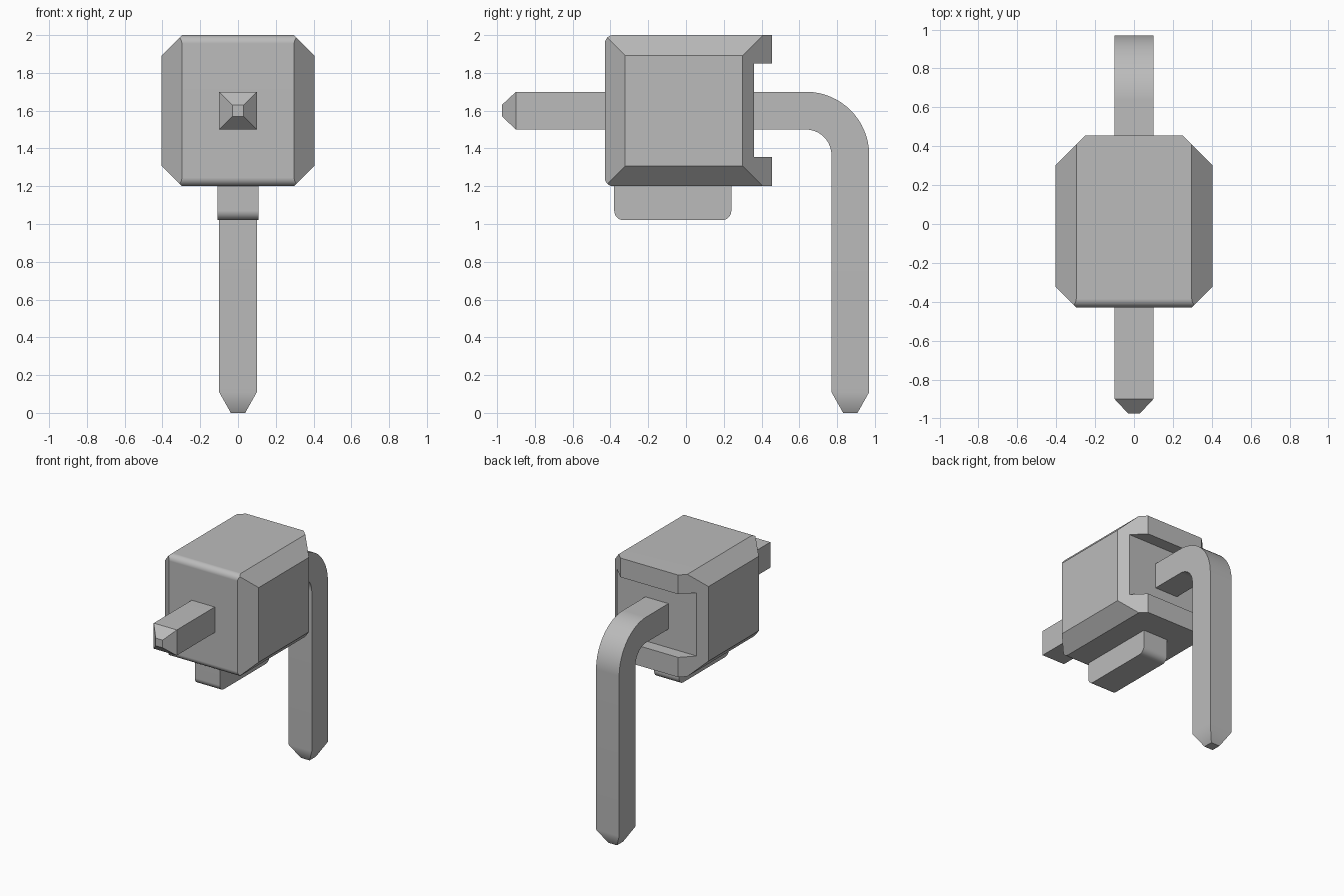
import bpy, bmesh, math
from mathutils import Vector

old = bpy.data.objects.get("Cube")
if old:
    bpy.data.objects.remove(old, do_unlink=True)

grey = bpy.data.materials.new("plain_grey")
grey.use_nodes = True
COLOUR = (0.5, 0.5, 0.5, 1)
grey.diffuse_color = COLOUR
grey.node_tree.nodes["Principled BSDF"].inputs["Base Color"].default_value = COLOUR


def finish(name, bm):
    """Turn a bmesh into a shaded object with the grey material."""
    bmesh.ops.recalc_face_normals(bm, faces=bm.faces)
    mesh = bpy.data.meshes.new(name)
    bm.to_mesh(mesh)
    bm.free()
    obj = bpy.data.objects.new(name, mesh)
    bpy.context.collection.objects.link(obj)
    mesh.materials.append(grey)
    bpy.ops.object.select_all(action='DESELECT')
    obj.select_set(True)
    bpy.context.view_layer.objects.active = obj
    bpy.ops.object.shade_smooth_by_angle(angle=math.radians(30))
    weighted = obj.modifiers.new("even_shading", 'WEIGHTED_NORMAL')
    weighted.keep_sharp = True
    return obj


def arc(y, z, radius, start, end, steps=6):
    """Points (y, z) along an arc, angles in degrees."""
    angles = [math.radians(start + (end - start) * i / steps) for i in range(steps + 1)]
    return [(y + radius * math.cos(a), z + radius * math.sin(a)) for a in angles]


def extrude_profile(points, half_width):
    """Extrude a side profile (y, z) evenly across x."""
    bm = bmesh.new()
    face = bm.faces.new([bm.verts.new((-half_width, y, z)) for y, z in points])
    result = bmesh.ops.extrude_face_region(bm, geom=[face])
    verts = [v for v in result["geom"] if isinstance(v, bmesh.types.BMVert)]
    bmesh.ops.translate(bm, verts=verts, vec=(2 * half_width, 0, 0))
    return bm


def slice_off(bm, point, normal):
    """Cut away everything beyond a plane and cap the cut."""
    cut = bmesh.ops.bisect_plane(
        bm, geom=bm.verts[:] + bm.edges[:] + bm.faces[:], dist=1e-5,
        plane_co=point, plane_no=normal, clear_outer=True)
    edges = [e for e in cut["geom_cut"] if isinstance(e, bmesh.types.BMEdge)]
    bmesh.ops.holes_fill(bm, edges=edges, sides=0)


# Housing: notched profile with rounded front edges and chamfered sides
W, FRONT, BACK, LOW, HIGH = 0.405, -0.43, 0.455, 1.2, 2.0
R = 0.045
housing_profile = (
    arc(FRONT + R, HIGH - R, R, 180, 90)
    + [(BACK, HIGH), (BACK, 1.85), (0.36, 1.85),
       (0.36, 1.355), (BACK, 1.355), (BACK, LOW)]
    + arc(FRONT + R, LOW + R, R, 270, 180))
housing = extrude_profile(housing_profile, W)
for side in (-1, 1):
    slice_off(housing, (side * W, 0, HIGH - 0.108), (side, 0, 1))
    slice_off(housing, (side * W, 0, LOW + 0.108), (side, 0, -1))
    slice_off(housing, (side * W, FRONT + 0.108, 1.6), (side, -1, 0))
    slice_off(housing, (side * W, BACK - 0.155, 1.6), (side, 1, 0))
finish("housing", housing)

# Standoff rib under the housing
rib_profile = ([(-0.38, 1.22)] + arc(-0.33, 1.07, 0.05, 180, 270)
               + arc(0.19, 1.07, 0.05, 270, 360) + [(0.24, 1.22)])
finish("standoff_rib", extrude_profile(rib_profile, 0.108))

# Bent square pin: stations of (y, z, tilt in degrees, half size)
HALF = 0.1
stations = [(-0.975, 1.6, 90, 0.03), (-0.9, 1.6, 90, HALF)]
for i, (y, z) in enumerate(arc(0.635, 1.365, 0.235, 90, 0, 16)):
    stations.append((y, z, 90 - 90 * i / 16, HALF))
stations += [(0.87, 0.11, 0, HALF), (0.87, 0, 0, 0.038)]

pin = bmesh.new()
rings = []
for y, z, tilt, half in stations:
    a = math.radians(tilt)
    across = Vector((0, math.cos(a), math.sin(a))) * half
    side = Vector((half, 0, 0))
    centre = Vector((0, y, z))
    rings.append([pin.verts.new(centre + sx * side + sa * across)
                  for sx, sa in ((-1, -1), (1, -1), (1, 1), (-1, 1))])
for near, far in zip(rings, rings[1:]):
    for k in range(4):
        n = (k + 1) % 4
        pin.faces.new((near[k], near[n], far[n], far[k]))
pin.faces.new(rings[0])
pin.faces.new(rings[-1])
finish("bent_pin", pin)
